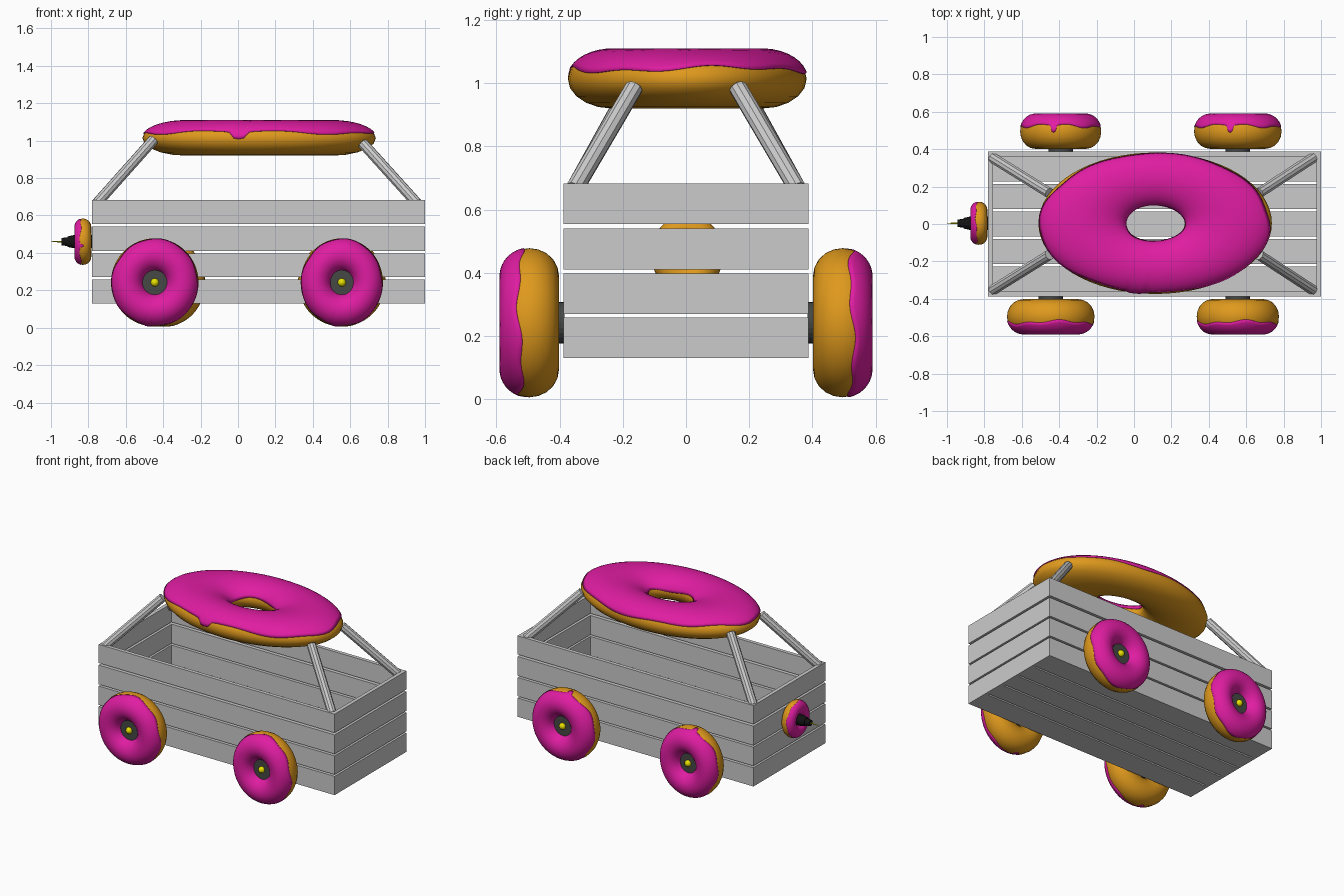
import bpy, bmesh, math
from mathutils import Vector

if "Cube" in bpy.data.objects:
    bpy.data.objects.remove(bpy.data.objects["Cube"])


def material(name, rgb):
    m = bpy.data.materials.new(name)
    m.diffuse_color = (*rgb, 1)
    m.use_nodes = True
    m.node_tree.nodes["Principled BSDF"].inputs["Base Color"].default_value = m.diffuse_color
    return m


PINK = material("icing", (0.74, 0.012, 0.36))
DOUGH = material("dough", (0.74, 0.32, 0.012))
DARK = material("hub_dark", (0.06, 0.065, 0.06))
BLACK = material("cap_black", (0.006, 0.006, 0.006))
YELLOW = material("hub_yellow", (0.8, 0.75, 0.0))


def finish(name, bm, mat=None, smooth=False, loc=(0, 0, 0), rot=(0, 0, 0)):
    bmesh.ops.recalc_face_normals(bm, faces=bm.faces[:])
    me = bpy.data.meshes.new(name)
    bm.to_mesh(me)
    bm.free()
    if mat:
        me.materials.append(mat)
    for p in me.polygons:
        p.use_smooth = smooth
    ob = bpy.data.objects.new(name, me)
    ob.location, ob.rotation_euler = loc, rot
    bpy.context.collection.objects.link(ob)
    return ob


def box(name, lo, hi):
    bm = bmesh.new()
    bmesh.ops.create_cube(bm, size=1)
    for v in bm.verts:
        v.co = [(a + b) / 2 + c * (b - a) for a, b, c in zip(lo, hi, v.co)]
    return finish(name, bm)


def rod(name, a, b, r1, r2, sides, mat=None):
    a, b = Vector(a), Vector(b)
    bm = bmesh.new()
    bmesh.ops.create_cone(bm, cap_ends=True, segments=sides, radius1=r1,
                          radius2=r2, depth=(b - a).length)
    rot = (b - a).to_track_quat('Z', 'Y').to_euler()
    return finish(name, bm, mat, False, (a + b) / 2, rot)


def ring_surface(nu, nv, point, wrap_v):
    """Grid closed around the ring, optionally closed around the tube."""
    bm = bmesh.new()
    g = [[bm.verts.new(point(2 * math.pi * i / nu, j)) for j in range(nv)]
         for i in range(nu)]
    for i in range(nu):
        for j in range(nv if wrap_v else nv - 1):
            k, l = (i + 1) % nu, (j + 1) % nv
            bm.faces.new((g[i][j], g[k][j], g[k][l], g[i][l]))
    return bm


def donut(name, loc, rx, ry, rz, rot=(0, 0, 0)):
    def on_tube(t, phi, s):
        r = 0.627 + 0.373 * s * math.cos(phi)
        return (rx * r * math.cos(t), ry * r * math.sin(t), rz * s * math.sin(phi))

    # dough ring
    n = 20
    bm = ring_surface(64, n, lambda t, j: on_tube(t, 2 * math.pi * j / n, 1), True)
    finish(name + "_dough", bm, DOUGH, True, loc, rot)

    # icing shell with wavy rims and one drip
    m = 18

    def icing(t, j):
        d = (t - math.radians(260)) / 0.07
        lo = (0.32 + 0.09 * math.sin(3 * t + 0.6) + 0.06 * math.sin(8 * t)
              - 0.42 * math.exp(-d ** 4))
        hi = math.pi - 0.15 - 0.1 * math.sin(3 * t + 2)
        f = min(max(j - 1, 0), m - 3) / (m - 3)
        return on_tube(t, lo + (hi - lo) * f, 0.98 if j in (0, m - 1) else 1.025)

    finish(name + "_icing", ring_surface(144, m, icing, False), PINK, True, loc, rot)


# wagon box: four slatted walls and a slatted floor
X0, X1, Y, T = -0.78, 1.0, 0.387, 0.025
for i, (z0, z1) in enumerate([(0.13, 0.258), (0.27, 0.398), (0.41, 0.541), (0.555, 0.682)]):
    box(f"front_slat_{i}", (X0, -Y, z0), (X1, -Y + T, z1))
    box(f"back_slat_{i}", (X0, Y - T, z0), (X1, Y, z1))
    box(f"left_slat_{i}", (X0, -Y + T, z0), (X0 + T, Y - T, z1))
    box(f"right_slat_{i}", (X1 - T, -Y + T, z0), (X1, Y - T, z1))
pitch = (2 * (Y - T) + 0.012) / 5
for i in range(5):
    y = -Y + T + i * pitch
    box(f"floor_board_{i}", (X0 + T, y, 0.13), (X1 - T, y + pitch - 0.012, 0.155))

# roof ring and its four slanted posts
donut("roof", (0.113, 0.004, 1.014), 0.624, 0.378, 0.094)
for s, side in ((-1, "front"), (1, "back")):
    rod(f"{side}_left_post", (-0.755, s * 0.353, 0.665), (-0.452, s * 0.165, 1.005),
        0.029, 0.029, 10)
    rod(f"{side}_right_post", (0.957, s * 0.353, 0.665), (0.668, s * 0.165, 0.985),
        0.029, 0.029, 10)

# wheels with hubs
WHEELS = [("front_left", -0.445, -1, 0.234), ("front_right", 0.555, -1, 0.22),
          ("back_left", -0.392, 1, 0.217), ("back_right", 0.555, 1, 0.234)]
for name, x, s, rx in WHEELS:
    z = 0.242
    donut(name + "_wheel", (x, s * 0.495, z), rx, 0.236, 0.093,
          (-s * math.pi / 2, 0, 0))
    rod(name + "_hub", (x, s * 0.385, z), (x, s * 0.535, z), 0.066, 0.066, 24, DARK)
    bm = bmesh.new()
    bmesh.ops.create_uvsphere(bm, u_segments=16, v_segments=10, radius=0.022)
    finish(name + "_hub_button", bm, YELLOW, True, (x, s * 0.537, z))

# spare ring on the left end, with a stepped cap and thin pin
donut("spare", (-0.829, 0.004, 0.46), 0.124, 0.115, 0.045, (0, -math.pi / 2, 0))
for nm, a, b, r1, r2, n, mat in [
        ("spare_hub", -0.78, -0.88, 0.035, 0.035, 20, BLACK),
        ("spare_cap", -0.88, -0.912, 0.035, 0.028, 20, BLACK),
        ("spare_cap_tip", -0.912, -0.944, 0.023, 0.02, 20, BLACK),
        ("spare_pin", -0.94, -1.0, 0.004, 0.002, 8, YELLOW)]:
    rod(nm, (a, 0.004, 0.46), (b, 0.004, 0.46), r1, r2, n, mat)
